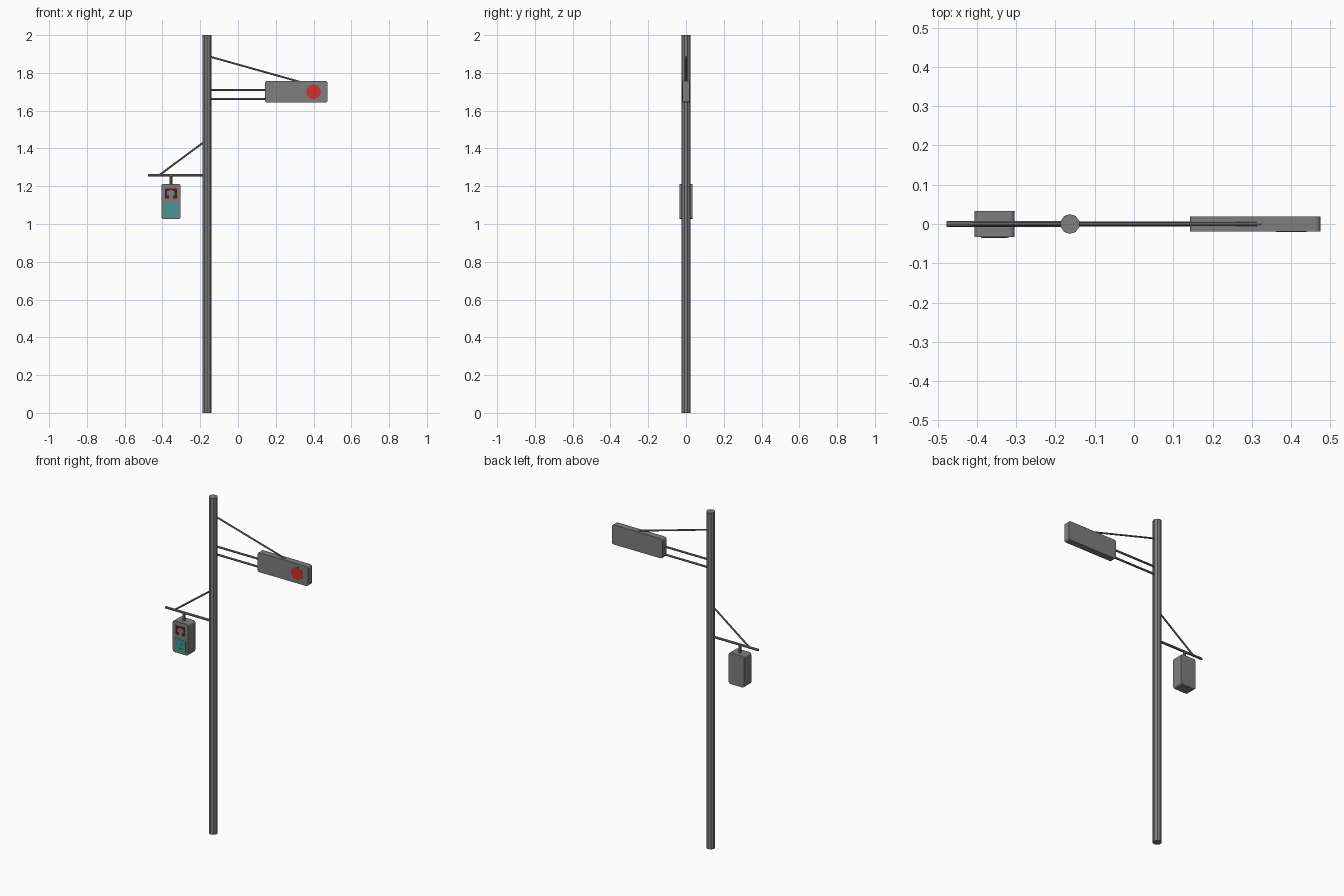
import bpy, bmesh, math
from mathutils import Vector

if "Cube" in bpy.data.objects:
    bpy.data.objects.remove(bpy.data.objects["Cube"])


def mat(name, rgb):
    m = bpy.data.materials.new(name)
    m.diffuse_color = (*rgb, 1)
    m.use_nodes = True
    m.node_tree.nodes["Principled BSDF"].inputs["Base Color"].default_value = m.diffuse_color
    return m


GREY = mat("steel grey", (0.21, 0.21, 0.21))
RED = mat("lamp red", (0.62, 0.03, 0.03))
TEAL = mat("signal teal", (0.02, 0.36, 0.32))
DARK_RED = mat("unlit dark red", (0.09, 0.008, 0.008))


def finish(bm, name, material):
    bmesh.ops.recalc_face_normals(bm, faces=bm.faces)
    me = bpy.data.meshes.new(name)
    bm.to_mesh(me)
    bm.free()
    me.materials.append(material)
    ob = bpy.data.objects.new(name, me)
    bpy.context.collection.objects.link(ob)
    return ob


def rod(name, a, b, r, sides=8, material=GREY):
    """Closed cylinder from point a to point b."""
    a, b = Vector(a), Vector(b)
    bm = bmesh.new()
    bmesh.ops.create_cone(bm, cap_ends=True, segments=sides, radius1=r, radius2=r, depth=(b - a).length)
    ob = finish(bm, name, material)
    ob.location = (a + b) / 2
    ob.rotation_euler = (b - a).to_track_quat('Z', 'Y').to_euler()
    return ob


def prism(name, pts, y0, y1, material):
    """Front outline (x, z) extruded from y0 to y1."""
    bm = bmesh.new()
    f = bm.faces.new([bm.verts.new((x, y0, z)) for x, z in pts])
    ext = bmesh.ops.extrude_face_region(bm, geom=[f])
    for v in ext["geom"]:
        if isinstance(v, bmesh.types.BMVert):
            v.co.y = y1
    return finish(bm, name, material)


def rounded(x0, x1, z0, z1, r, n=3):
    pts = []
    for k, (cx, cz) in enumerate([(x1 - r, z1 - r), (x0 + r, z1 - r), (x0 + r, z0 + r), (x1 - r, z0 + r)]):
        for i in range(n + 1):
            t = math.pi / 2 * (k + i / n)
            pts.append((cx + r * math.cos(t), cz + r * math.sin(t)))
    return pts


def rect(x0, x1, z0, z1):
    return [(x0, z0), (x1, z0), (x1, z1), (x0, z1)]


def disc(x, z, r, n):
    return [(x + r * math.cos(2 * math.pi * i / n), z + r * math.sin(2 * math.pi * i / n)) for i in range(n)]


# Main pole
PX = -0.163
rod("pole", (PX, 0, 0), (PX, 0, 2), 0.025, 10)

# Upper signal: two arms, brace, wide housing, round lamp
for i, z in enumerate((1.662, 1.709)):
    rod(f"upper_arm_{i + 1}", (PX, 0, z), (0.16, 0, z), 0.006)
rod("upper_brace", (PX, 0, 1.89), (0.33, 0, 1.752), 0.005)
prism("wide_housing", rounded(0.142, 0.474, 1.642, 1.758, 0.012), -0.019, 0.019, GREY)
prism("red_lamp", disc(0.40, 1.70, 0.039, 16), -0.0205, -0.017, RED)

# Lower bracket: bar, brace, hanger
rod("lower_bar", (-0.477, 0, 1.258), (PX, 0, 1.258), 0.007)
rod("lower_brace", (-0.415, 0, 1.26), (PX, 0, 1.447), 0.005)
rod("hanger", (-0.355, 0, 1.205), (-0.355, 0, 1.258), 0.008)

# Crossing signal housing
CX = -0.355
prism("crossing_housing", rounded(CX - 0.051, CX + 0.051, 1.026, 1.212, 0.012), -0.0335, 0.0335, GREY)

# Unlit symbols, mirrored about the housing centre
F0, F1 = -0.035, -0.032
for side, s in (("left", -1), ("right", 1)):
    for j, (a, b, z0, z1) in enumerate([(0.010, 0.031, 1.174, 1.188),
                                        (0.020, 0.031, 1.136, 1.174),
                                        (0.010, 0.020, 1.136, 1.150)]):
        x0, x1 = sorted((CX + s * a, CX + s * b))
        prism(f"symbol_{side}_{j + 1}", rect(x0, x1, z0, z1), F0, F1, DARK_RED)
prism("symbol_bridge", rect(CX - 0.010, CX + 0.010, 1.180, 1.188), F0, F1, DARK_RED)

# Lit teal square ring with a centre plate
o, w, zc = 0.035, 0.017, 1.075
for name, r in (("top", (CX - o, CX + o, zc + o - w, zc + o)),
                ("bottom", (CX - o, CX + o, zc - o, zc - o + w)),
                ("left", (CX - o, CX - o + w, zc - o + w, zc + o - w)),
                ("right", (CX + o - w, CX + o, zc - o + w, zc + o - w))):
    prism(f"teal_ring_{name}", rect(*r), F0, F1, TEAL)
prism("teal_centre", disc(CX, zc, 0.014, 8), F0, F1, TEAL)
